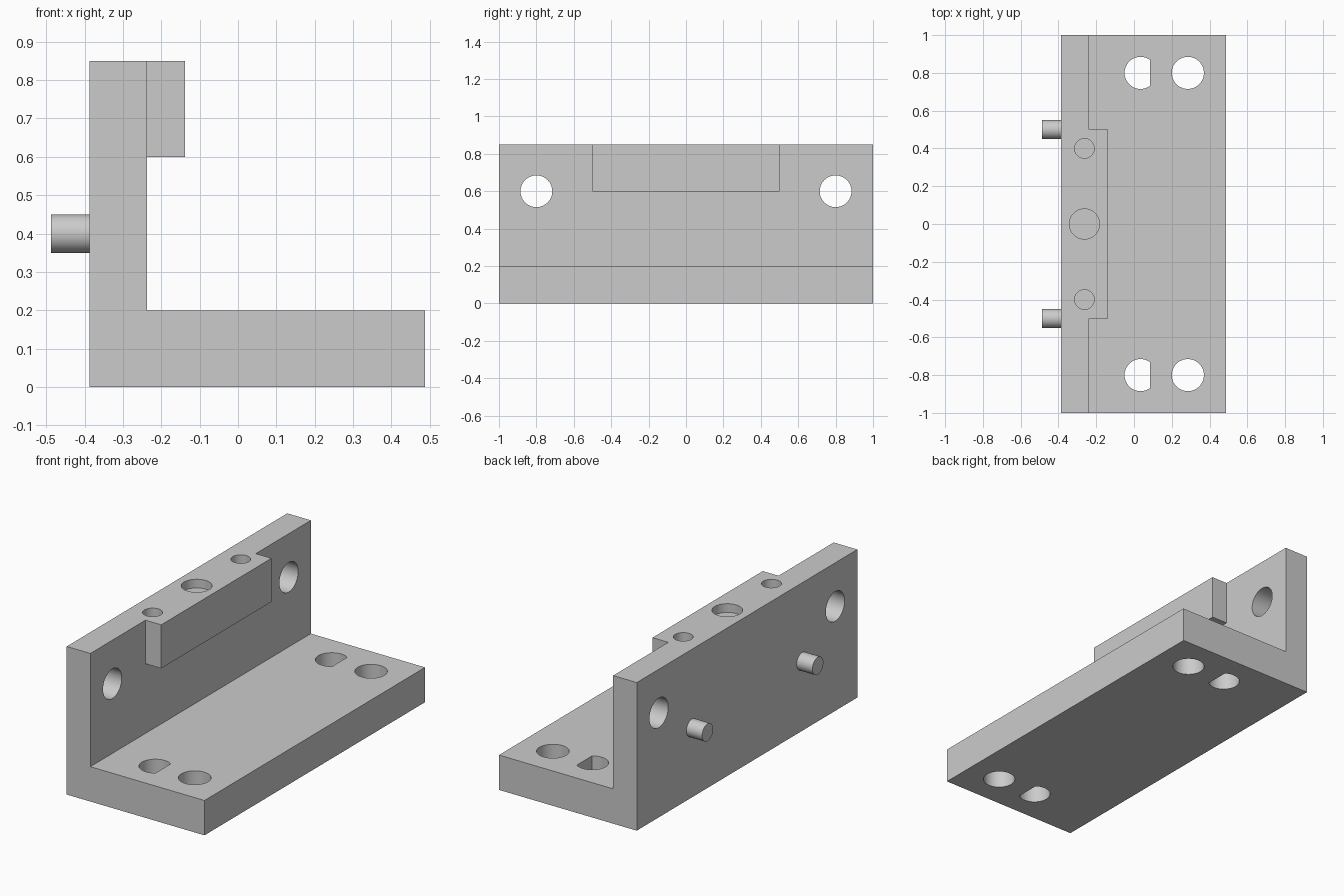
import bpy
import bmesh
import math
from mathutils import Matrix, Vector

cube = bpy.data.objects.get("Cube")
if cube:
    bpy.data.objects.remove(cube, do_unlink=True)

# Single metal colour
metal = bpy.data.materials.new("light_grey_metal")
metal.use_nodes = True
GREY = (0.6, 0.6, 0.6, 1)
metal.diffuse_color = GREY
metal.node_tree.nodes["Principled BSDF"].inputs["Base Color"].default_value = GREY

# Main dimensions
BACK, WALL, LIP, EDGE = -0.3875, -0.2375, -0.1375, 0.4875
TOP, BASE = 0.85, 0.2
BORE = 0.085


def finish(name, bm):
    bmesh.ops.recalc_face_normals(bm, faces=bm.faces)
    mesh = bpy.data.meshes.new(name)
    bm.to_mesh(mesh)
    bm.free()
    mesh.materials.append(metal)
    obj = bpy.data.objects.new(name, mesh)
    bpy.context.collection.objects.link(obj)
    return obj


def prism(name, profile, y0, y1):
    """Extrude an x-z profile along y."""
    bm = bmesh.new()
    face = bm.faces.new([bm.verts.new((x, y0, z)) for x, z in profile])
    out = bmesh.ops.extrude_face_region(bm, geom=[face])
    verts = [v for v in out["geom"] if isinstance(v, bmesh.types.BMVert)]
    bmesh.ops.translate(bm, verts=verts, vec=(0, y1 - y0, 0))
    return finish(name, bm)


def cylinder(name, centre, radius, length, axis="Z", flat_x=None):
    """Cylinder along an axis, optionally flattened at a given x."""
    bm = bmesh.new()
    turn = Matrix.Rotation(math.pi / 2, 4, "Y") if axis == "X" else Matrix()
    bmesh.ops.create_cone(bm, cap_ends=True, segments=48, radius1=radius,
                          radius2=radius, depth=length,
                          matrix=Matrix.Translation(centre) @ turn)
    if flat_x is not None:
        cut = bmesh.ops.bisect_plane(
            bm, geom=bm.verts[:] + bm.edges[:] + bm.faces[:],
            plane_co=Vector((flat_x, 0, 0)), plane_no=Vector((1, 0, 0)),
            clear_outer=True)
        rim = [e for e in cut["geom_cut"] if isinstance(e, bmesh.types.BMEdge)]
        bmesh.ops.holes_fill(bm, edges=rim, sides=0)
    return finish(name, bm)


def combine(target, tool, operation):
    mod = target.modifiers.new(operation.title(), "BOOLEAN")
    mod.operation, mod.solver, mod.object = operation, "EXACT", tool
    tool.hide_render = True
    bpy.context.view_layer.objects.active = target
    bpy.ops.object.modifier_apply(modifier=mod.name)
    bpy.data.objects.remove(tool, do_unlink=True)


def smooth(obj):
    bpy.ops.object.select_all(action="DESELECT")
    obj.select_set(True)
    bpy.context.view_layer.objects.active = obj
    bpy.ops.object.shade_smooth_by_angle(angle=math.radians(30))


# L-shaped bracket with a thickened lip at the top of the wall
bracket = prism("angle_bracket", [(BACK, 0), (EDGE, 0), (EDGE, BASE),
                                  (WALL, BASE), (WALL, TOP), (BACK, TOP)], -1, 1)
lip = prism("lip", [(WALL - 0.05, 0.6), (LIP, 0.6), (LIP, TOP),
                    (WALL - 0.05, TOP)], -0.5, 0.5)
combine(bracket, lip, "UNION")

# Bolt holes through the base and the wall, dowel holes in the top
hole_x = (BACK + LIP) / 2
holes = [cylinder("centre_hole", (hole_x, 0, TOP), 0.08, 0.1)]
for side in (-1, 1):
    y = 0.8 * side
    holes += [
        cylinder("base_hole", (0.285, y, 0.1), BORE, 0.5),
        cylinder("flat_sided_hole", (0.035, y, 0.1), BORE, 0.5, flat_x=0.085),
        cylinder("wall_hole", (-0.31, y, 0.6), BORE, 0.3, axis="X"),
        cylinder("dowel_hole", (hole_x, side * 0.4, TOP), 0.052, 0.2),
    ]
for hole in holes:
    combine(bracket, hole, "DIFFERENCE")
smooth(bracket)

# Locating pins on the back of the wall
for side, label in ((1, "rear"), (-1, "front")):
    pin = cylinder(label + "_locating_pin", (BACK - 0.045, side * 0.5, 0.4),
                   0.05, 0.11, axis="X")
    smooth(pin)
